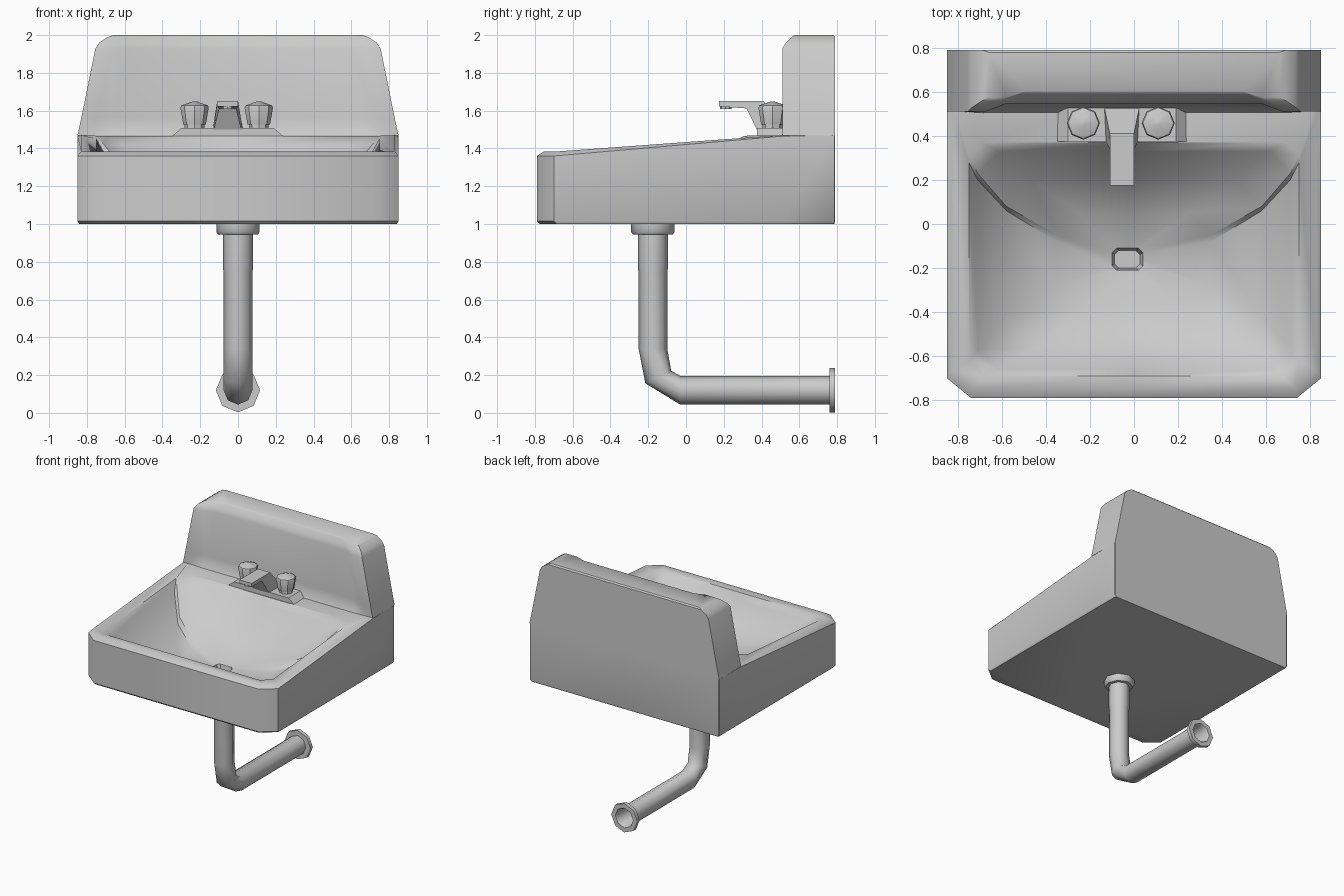
import bpy, bmesh
from math import sin, cos, radians, pi

if "Cube" in bpy.data.objects:
    bpy.data.objects.remove(bpy.data.objects["Cube"])


def loft(name, rings, angle=35, cap_start=True, cap_end=True):
    """Skin a list of equal-length vertex rings into one object."""
    bm = bmesh.new()
    vs = [[bm.verts.new(p) for p in r] for r in rings]
    n = len(vs[0])
    for a, b in zip(vs, vs[1:]):
        for i in range(n):
            j = (i + 1) % n
            bm.faces.new((a[i], a[j], b[j], b[i]))
    if cap_start:
        bm.faces.new(vs[0][::-1])
    if cap_end:
        bm.faces.new(vs[-1])
    bmesh.ops.recalc_face_normals(bm, faces=bm.faces)
    me = bpy.data.meshes.new(name)
    bm.to_mesh(me)
    bm.free()
    ob = bpy.data.objects.new(name, me)
    bpy.context.collection.objects.link(ob)
    bpy.ops.object.select_all(action='DESELECT')
    ob.select_set(True)
    bpy.context.view_layer.objects.active = ob
    bpy.ops.object.shade_smooth_by_angle(angle=radians(angle))
    return ob


def basin_ring(hw, yf, ym, yb, cx, cy, cb, zf, zm, zb, x0=0):
    """Rectangle with cut corners; height varies front, middle, back."""
    half = [(hw - cx, yf, zf), (hw, yf + cy, zf), (hw, ym, zm),
            (hw, yb - cb, zb), (hw - cb, yb, zb)]
    pts = [(0, yf, zf)] + half + [(0, yb, zb)]
    pts += [(-x, y, z) for x, y, z in reversed(half)]
    return [(x + x0, y, z) for x, y, z in pts]


def tube_ring(x, y, z, tilt, r, n=8):
    t = radians(tilt)
    ring = []
    for i in range(n):
        a = 2 * pi * i / n
        ring.append((x + r * cos(a), y + r * sin(a) * cos(t), z + r * sin(a) * sin(t)))
    return ring


# Basin: outer shell, rim, bowl and drain hole in one skin
loft("basin", [basin_ring(*r) for r in (
    (.84, -.775, .51, .785, .11, .09, .01, 1.0, 1.0, 1.0),
    (.85, -.79, .51, .79, .11, .09, .005, 1.015, 1.015, 1.015),
    (.85, -.79, .51, .79, .11, .09, .005, 1.36, 1.465, 1.47),
    (.83, -.75, .50, .60, .10, .08, .02, 1.385, 1.47, 1.47),
    (.75, -.69, .28, .37, .07, .07, .06, 1.38, 1.452, 1.467),
    (.71, -.66, .20, .33, .09, .09, .10, 1.33, 1.38, 1.42),
    (.58, -.56, .06, .20, .14, .14, .12, 1.19, 1.21, 1.26),
    (.35, -.38, -.08, .05, .12, .10, .10, 1.115, 1.12, 1.14),
    (.07, -.21, -.16, -.11, .02, .02, .02, 1.085, 1.085, 1.085, -.03),
    (.058, -.20, -.16, -.12, .02, .02, .02, 1.03, 1.03, 1.03, -.03),
)], angle=40)


# Backsplash: tapered, with a slightly recessed front face
def splash_ring(z, w, y_wing, y_mid, y_back):
    half = [(w, y_back, z), (w, y_wing, z), (w - .08, y_wing, z), (w - .17, y_mid, z)]
    return half + [(-x, y, zz) for x, y, zz in reversed(half)]


loft("backsplash", [splash_ring(*r) for r in (
    (1.468, .85, .51, .505, .79),
    (1.50, .843, .51, .525, .79),
    (1.56, .83, .51, .54, .79),
    (1.93, .755, .51, .545, .79),
    (1.96, .735, .53, .56, .79),
    (1.99, .69, .56, .59, .79),
    (2.0, .66, .575, .605, .78),
)])

# Drain pipe with collar, bend and open wall flange
loft("drain_pipe", [tube_ring(0, *r) for r in (
    (-.175, 1.0, 0, .115), (-.175, .957, 0, .115), (-.175, .945, 0, .105),
    (-.175, .945, 0, .08), (-.175, .77, 0, .08), (-.175, .74, 0, .076),
    (-.175, .34, 0, .076), (-.147, .19, 26, .076), (-.03, .12, 90, .076),
    (.76, .12, 90, .076), (.76, .12, 90, .117), (.79, .12, 90, .117),
    (.79, .12, 90, .08), (.77, .12, 90, .07), (.45, .12, 90, .07),
)], angle=50)

# Faucet base plate
FX = -.055
loft("faucet_base", [
    [(FX + sx * w, y, z) for sx, y in ((-1, .375), (1, .375), (1, .53), (-1, .53))]
    for z, w in ((1.465, .295), (1.507, .245))])

# Spout: side profile (y, z, half width) mirrored across its centre
spout = [(.175, 1.65, .055), (.175, 1.622, .055), (.32, 1.612, .045),
         (.375, 1.50, .073), (.53, 1.50, .08), (.41, 1.65, .055)]
loft("faucet_spout", [[(FX + s * w, y, z) for y, z, w in spout] for s in (-1, 1)], 20)
loft("spout_nozzle", [tube_ring(FX, .21, z, 0, .03) for z in (1.608, 1.63)])

# Tap handles
for side, x in (("left", -.23), ("right", .11)):
    loft("tap_handle_" + side, [tube_ring(x, .458, z, 0, r) for z, r in (
        (1.50, .052), (1.528, .052), (1.528, .06), (1.615, .075),
        (1.628, .07), (1.648, .012))], angle=30)
